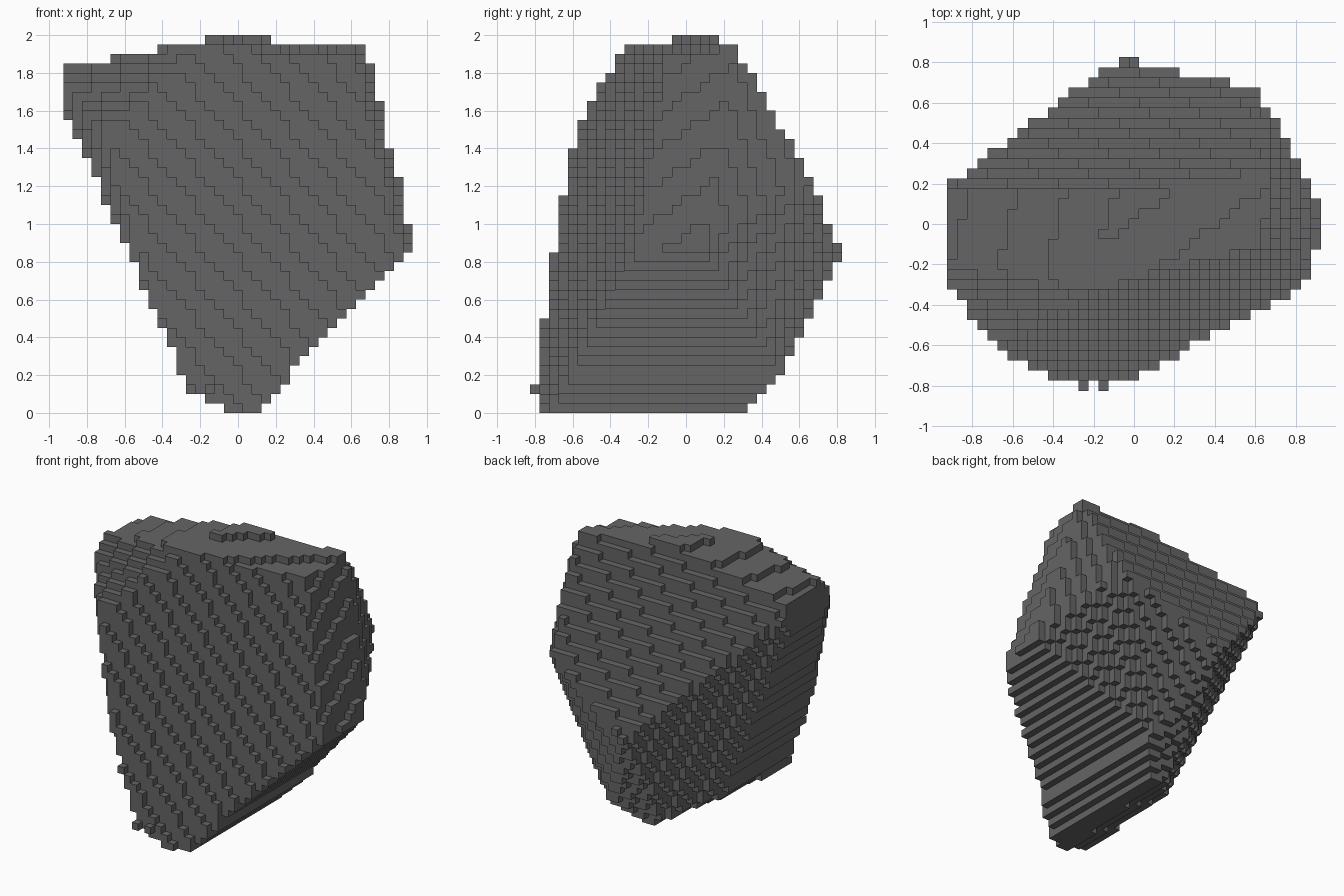
import bpy
from mathutils import Vector

if "Cube" in bpy.data.objects:
    bpy.data.objects.remove(bpy.data.objects["Cube"])

CELL = 0.05      # block size
MARGIN = 0.008   # lets blocks touching a cut count as solid


def cut(a, b, c, d):
    """Flat cut of the rock: keep a*x + b*y + c*z <= d."""
    n = Vector((a, b, c))
    return n.normalized(), d / n.length


def cut_through(p, q, r):
    """Flat cut through three corners, facing away from the middle."""
    p, q, r = Vector(p), Vector(q), Vector(r)
    n = (q - p).cross(r - p).normalized()
    if n.dot(Vector((0, 0, 1)) - p) > 0:
        n = -n
    return n, n.dot(p)


# Main corners of the rock
LEFT_FRONT = (-0.70, -0.59, 1.45)
LEFT_MID = (-0.89, -0.30, 1.60)
LEFT_BACK = (-0.92, 0.16, 1.68)
RIGHT = (0.93, 0.08, 0.92)
BACK = (-0.07, 0.835, 0.88)
BACK_RIGHT = (0.61, 0.66, 1.24)
LOW_BACK = (0.25, 0.49, 0.19)
LOW_MID = (0.0, 0.30, 0.05)

CUTS = [
    cut(0.30, -1, 0.25, 0.748),                               # front
    cut(-0.2, 1.7, 1, 2.225),                                 # upper back
    cut(0.115, -0.15, 1, 1.964),                              # top, right half
    cut(-0.21, 0.05, 1, 1.997),                               # top, left half
    cut(1, -0.19, 0.277, 1.156),                              # right wall
    cut_through((0.67, 0.28, 1.93), BACK_RIGHT, RIGHT),       # back right wall
    cut(1, 0, -0.97, 0.07),                                   # lower right slope
    cut(-1, 0, -0.445, 0.195),                                # left wall
    cut(-0.5, 0.06, -1, -0.037),                              # underside
    cut_through(LEFT_BACK, BACK, LOW_MID),                    # lower back left
    cut_through(BACK, BACK_RIGHT, LOW_BACK),                  # lower back
    cut_through(BACK_RIGHT, RIGHT, LOW_BACK),                 # lower back right
    cut_through(BACK, LOW_BACK, LOW_MID),                     # lower back middle
    cut_through(LEFT_FRONT, LEFT_MID, (-0.40, -0.74, 0.35)),  # left front edge
    cut_through((-0.62, -0.53, 1.57), (-0.35, -0.36, 1.85), (-0.9, -0.22, 1.8)),  # upper left edge
]

# Fill the rock with blocks
solid = {(-3, -16, 2)}  # single block at the front tip
for i in range(-18, 19):
    for j in range(-16, 17):
        for k in range(40):
            p = Vector((i * CELL, j * CELL, (k + 0.5) * CELL))
            if all(n.dot(p) <= d + MARGIN for n, d in CUTS):
                solid.add((i, j, k))

# Keep only the outer block faces
verts, faces, index = [], [], {}


def corner(c):
    if c not in index:
        index[c] = len(verts)
        verts.append(((c[0] - 0.5) * CELL, (c[1] - 0.5) * CELL, c[2] * CELL))
    return index[c]


for cell in sorted(solid):
    for a in range(3):
        u, v = (a + 1) % 3, (a + 2) % 3
        for s in (0, 1):
            neighbour = list(cell)
            neighbour[a] += 1 if s else -1
            if tuple(neighbour) in solid:
                continue
            quad = []
            for du, dv in ((0, 0), (1, 0), (1, 1), (0, 1)):
                c = list(cell)
                c[a] += s
                c[u] += du
                c[v] += dv
                quad.append(corner(tuple(c)))
            faces.append(quad if s else quad[::-1])

mesh = bpy.data.meshes.new("block_rock")
mesh.from_pydata(verts, [], faces)
mesh.update()

# Single stone colour
stone = bpy.data.materials.new("dark_grey_stone")
stone.diffuse_color = (0.13, 0.13, 0.13, 1)
stone.use_nodes = True
stone.node_tree.nodes["Principled BSDF"].inputs["Base Color"].default_value = stone.diffuse_color
mesh.materials.append(stone)

rock = bpy.data.objects.new("block_rock", mesh)
bpy.context.collection.objects.link(rock)
